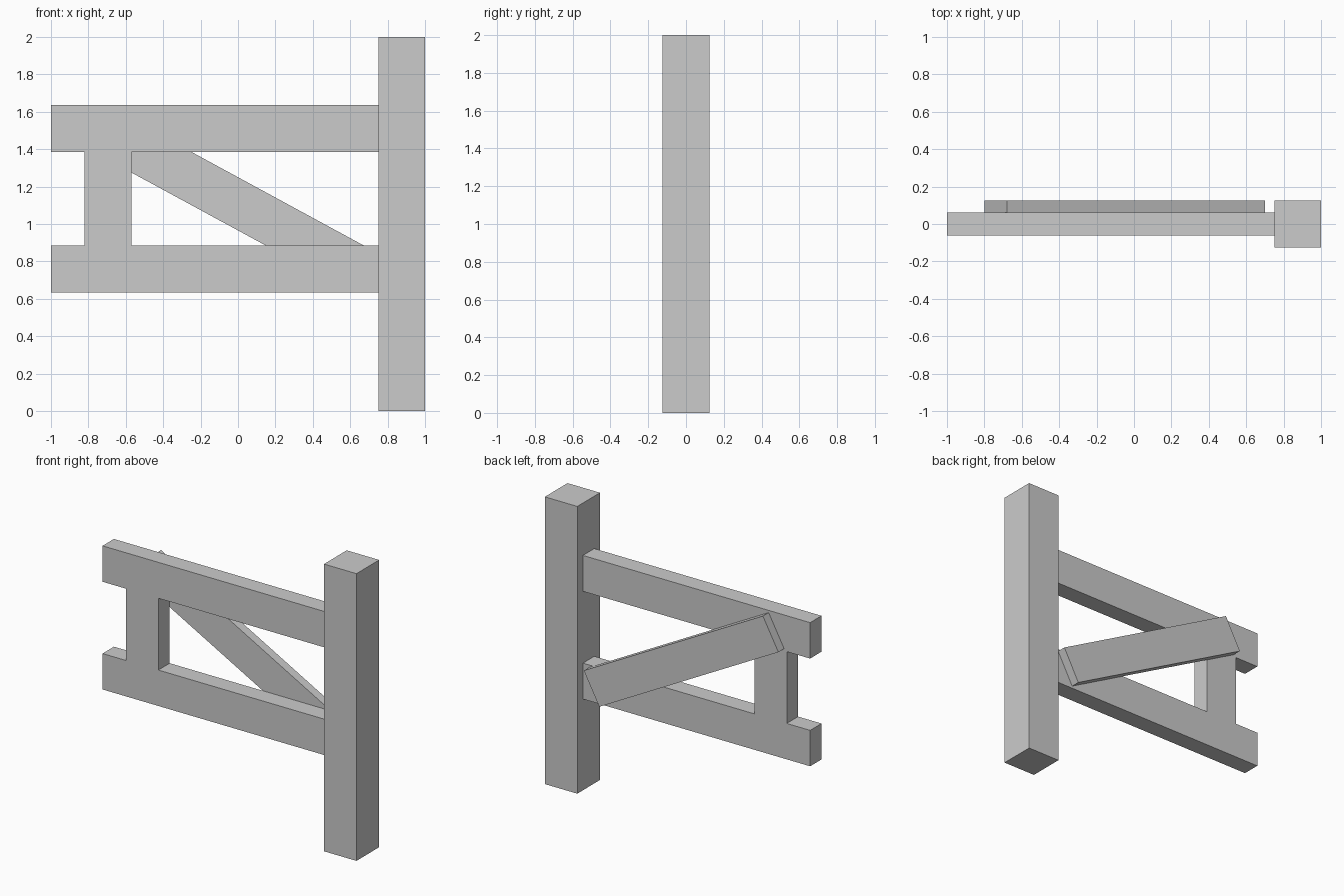
import bpy
import math

if "Cube" in bpy.data.objects:
    bpy.data.objects.remove(bpy.data.objects["Cube"])


def beam(name, center, size, tilt=0.0):
    """Box beam with its size baked into the mesh, tilted about the y axis."""
    bpy.ops.mesh.primitive_cube_add(size=1)
    ob = bpy.context.object
    ob.name = name
    for v in ob.data.vertices:
        v.co = [c * s for c, s in zip(v.co, size)]
    ob.location = center
    ob.rotation_euler.y = tilt
    return ob


W = 0.25       # timber width
T = W / 2      # rail thickness

# Tall end post
beam("post", (0.875, 0, 1), (W, W, 2))

# Two horizontal rails butting against the post
for name, z in (("lower_rail", 0.76), ("upper_rail", 1.51)):
    beam(name, (-0.125, 0, z), (1.75, T, W))

# Short upright between the rails
beam("upright", (-0.695, 0, 1.135), (W, T, 0.5))

# Diagonal brace on the back face
beam("diagonal_brace", (-0.05, 0.09375, 1.135), (1.57, T / 2, W), math.radians(28.5))
